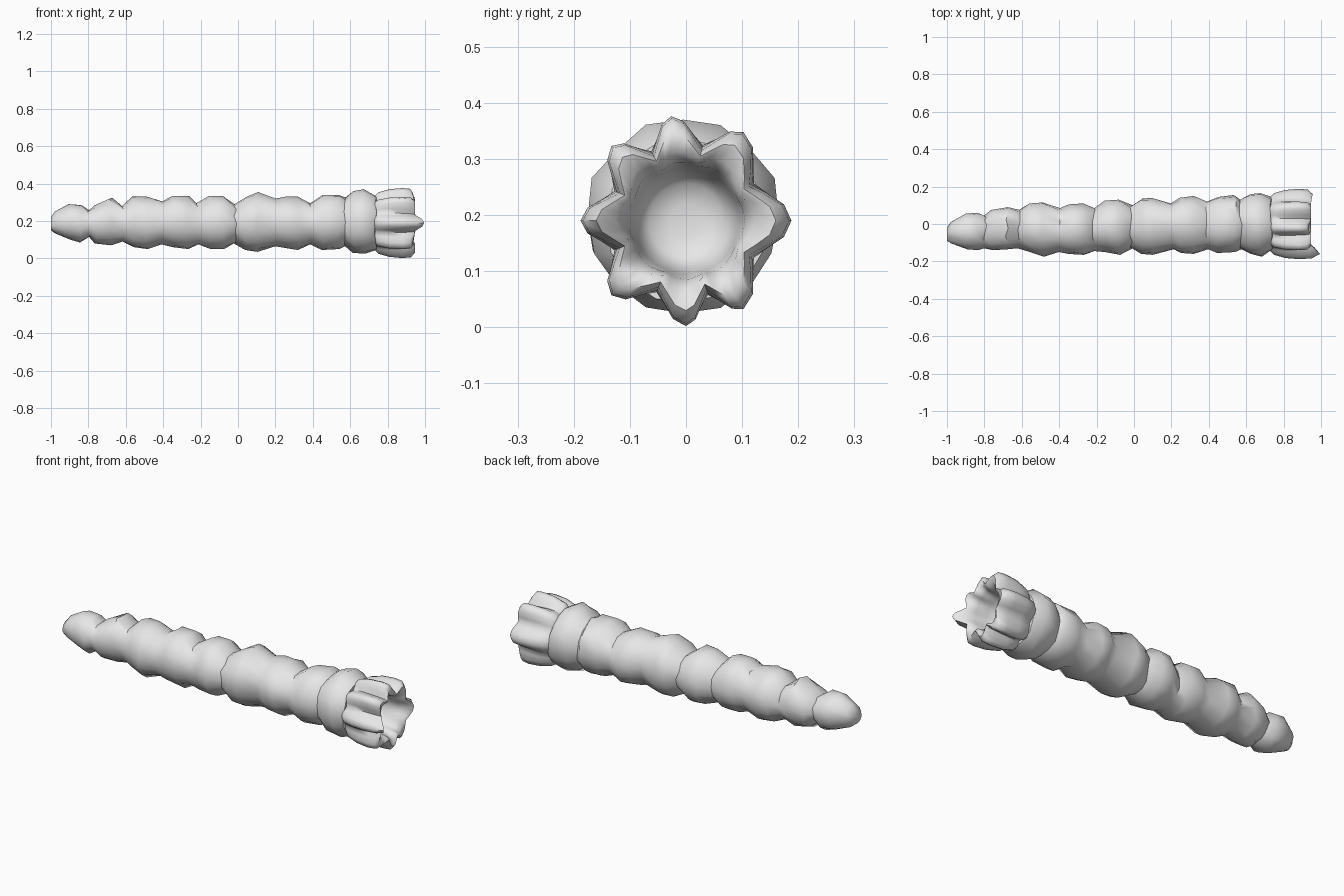
import bpy, bmesh, math, random

if "Cube" in bpy.data.objects:
    bpy.data.objects.remove(bpy.data.objects["Cube"])

random.seed(4)
skin = bpy.data.materials.new("pale grey")
skin.diffuse_color = (0.8, 0.8, 0.8, 1)
skin.use_nodes = True
skin.node_tree.nodes["Principled BSDF"].inputs["Base Color"].default_value = skin.diffuse_color


def loft(name, rings, smooth_angle):
    """Skin a list of equal-length point rings and close both ends with a fan."""
    bm = bmesh.new()
    loops = [[bm.verts.new(p) for p in ring] for ring in rings]
    n = len(loops[0])
    for a, b in zip(loops, loops[1:]):
        for i in range(n):
            j = (i + 1) % n
            bm.faces.new((a[i], a[j], b[j], b[i]))
    bm.faces.new(loops[0])
    bm.faces.new(loops[-1])
    bmesh.ops.recalc_face_normals(bm, faces=bm.faces)
    mesh = bpy.data.meshes.new(name)
    bm.to_mesh(mesh)
    bm.free()
    obj = bpy.data.objects.new(name, mesh)
    bpy.context.collection.objects.link(obj)
    mesh.materials.append(skin)
    bpy.ops.object.select_all(action='DESELECT')
    obj.select_set(True)
    bpy.context.view_layer.objects.active = obj
    bpy.ops.object.shade_smooth_by_angle(angle=math.radians(smooth_angle))
    return obj


# Segmented body: x, top z, bottom z, back y, front y
stations = [
    (-1.0, .22, .15, -.02, -.09), (-.975, .25, .13, .01, -.105),
    (-.90, .29, .10, .055, -.135), (-.84, .285, .085, .06, -.14),
    (-.795, .258, .115, .045, -.13), (-.76, .285, .08, .075, -.14),
    (-.68, .325, .07, .09, -.135), (-.615, .28, .09, .075, -.13),
    (-.56, .33, .06, .11, -.15), (-.49, .33, .05, .115, -.175),
    (-.40, .305, .075, .085, -.15), (-.35, .335, .06, .105, -.16),
    (-.27, .335, .05, .11, -.165), (-.215, .295, .075, .085, -.145),
    (-.15, .335, .05, .125, -.15), (-.08, .335, .05, .13, -.165),
    (-.015, .29, .08, .10, -.13), (.04, .33, .045, .135, -.16),
    (.10, .355, .035, .14, -.165), (.205, .32, .065, .11, -.135),
    (.25, .33, .055, .14, -.155), (.32, .33, .045, .15, -.16),
    (.39, .295, .075, .12, -.135), (.45, .34, .045, .145, -.155),
    (.54, .34, .05, .155, -.15), (.57, .325, .065, .13, -.135),
    (.62, .36, .03, .16, -.16), (.68, .37, .025, .165, -.175),
    (.735, .335, .045, .145, -.14),
]
SIDES = 16
rings = []
for k, (x, top, bottom, back, front) in enumerate(stations):
    ring = []
    for i in range(SIDES):
        a = 2 * math.pi * i / SIDES
        lump = 1 if i % 4 == 0 else random.uniform(.97, 1.04)
        shift = random.uniform(-.008, .008) if k else 0
        ring.append((x + shift,
                     (back + front) / 2 + (back - front) / 2 * lump * math.cos(a),
                     (top + bottom) / 2 + (top - bottom) / 2 * lump * math.sin(a)))
    rings.append(ring)
loft("segmented_body", rings, 50)

# Lobed mouth: x, groove radius, lobe radius, share of the tip reach
lobes = [0, 57, 98, 135, 180, 225, 270, 303, 360]
reach = [.01, 0, -.01, 0, .05, -.01, 0, -.01, .01]
profile = [
    (.71, .11, .125, 0), (.75, .135, .165, 0), (.81, .138, .182, 0),
    (.88, .134, .188, 0), (.925, .128, .184, .5), (.945, .118, .16, 1),
    (.935, .105, .125, .6), (.90, .099, .105, 0), (.84, .093, .095, 0),
    (.79, .084, .084, 0), (.765, .066, .066, 0), (.755, .03, .03, 0),
]
STEPS = 6
rings = []
for x, groove, peak, share in profile:
    ring = []
    for k in range(8):
        for s in range(STEPS):
            f = s / STEPS
            a = math.radians(lobes[k] + (lobes[k + 1] - lobes[k]) * f)
            w = .5 + .5 * math.cos(2 * math.pi * f)      # 1 on a lobe, 0 in a groove
            w = w ** .8
            tip = (reach[k] if f < .5 else reach[k + 1]) * w * share
            r = groove + (peak - groove) * w
            ring.append((x + tip, r * math.cos(a), .19 + r * math.sin(a)))
    rings.append(ring)
loft("lobed_mouth", rings, 60)
